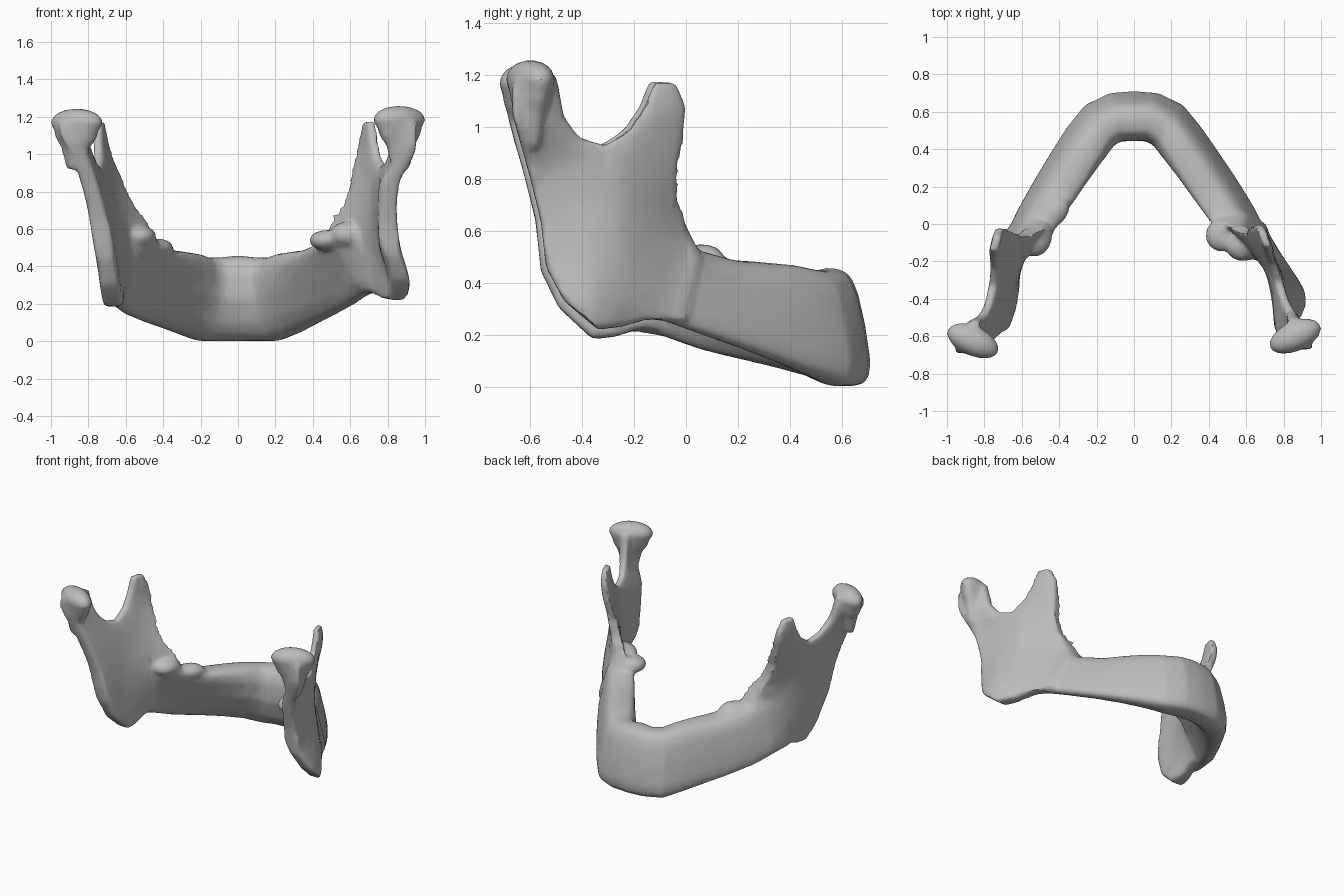
import bpy
import bmesh
import math
from mathutils import Vector, Matrix

if "Cube" in bpy.data.objects:
    bpy.data.objects.remove(bpy.data.objects["Cube"])

bone = bpy.data.materials.new("bone_grey")
bone.use_nodes = True
grey = (0.5, 0.5, 0.5, 1)
bone.diffuse_color = grey
bone.node_tree.nodes["Principled BSDF"].inputs["Base Color"].default_value = grey


def power(v, e=0.6):
    return math.copysign(abs(v) ** e, v)


def clamp(v):
    return max(0, min(1, v))


def add_body(bm):
    """Horseshoe-shaped body: rounded sections swept round the arch."""
    # lower x, y, z, width, then upper x, y, z, width
    half = [
        (0.00, 0.625, 0.00, 0.22, 0.00, 0.55, 0.46, 0.20),
        (0.11, 0.615, 0.00, 0.22, 0.09, 0.55, 0.45, 0.20),
        (0.21, 0.575, 0.00, 0.21, 0.17, 0.50, 0.45, 0.20),
        (0.31, 0.48, 0.04, 0.17, 0.23, 0.41, 0.47, 0.21),
        (0.41, 0.36, 0.09, 0.14, 0.30, 0.30, 0.48, 0.22),
        (0.51, 0.23, 0.14, 0.12, 0.38, 0.17, 0.49, 0.22),
        (0.62, 0.06, 0.20, 0.11, 0.47, 0.03, 0.53, 0.21),
        (0.69, -0.08, 0.25, 0.10, 0.53, -0.09, 0.60, 0.21),
        (0.73, -0.20, 0.27, 0.06, 0.64, -0.18, 0.60, 0.08),
    ]
    path = []
    for s in half[:0:-1]:
        rear = clamp((0.5 - s[1]) / 0.4)
        path.append((0.03 * rear - s[0], s[1], s[2] - 0.06 * rear, s[3],
                     0.01 * rear - s[4], *s[5:]))
    path += half
    lows = [Vector(s[:3]) for s in path]
    tops = [Vector(s[4:7]) for s in path]
    mids = [(a + b) / 2 for a, b in zip(lows, tops)]
    rings, n, last = [], 16, len(path) - 1
    for i, s in enumerate(path):
        along = mids[min(i + 1, last)] - mids[max(i - 1, 0)]
        across = Vector((along.y, -along.x, 0)).normalized()
        ring = []
        for k in range(n):
            a = math.tau * k / n
            t = 0.5 + 0.5 * power(math.sin(a))
            reach = (s[3] + (s[7] - s[3]) * t) / 2
            # The inner wall swells at the chin and hollows toward the rear
            if math.cos(a) > 0:
                reach += (0.07 * clamp(s[1] / 0.5) - 0.03) * math.sin(math.pi * t)
            p = lows[i].lerp(tops[i], t) + across * reach * power(math.cos(a))
            ring.append(bm.verts.new(p))
        rings.append(ring)
    for r, q in zip(rings, rings[1:]):
        for k in range(n):
            bm.faces.new((r[k], r[(k + 1) % n], q[(k + 1) % n], q[k]))
    bm.faces.new(rings[0])
    bm.faces.new(rings[-1])


def ramus_x(side, y, z):
    """Distance of the upright plate from the middle."""
    x = 0.67 - 0.36 * y
    front = clamp((y + 0.4) / 0.4)
    if side < 0:
        # Right plate leans inward toward its lower corner
        x -= 0.35 * clamp((1.1 - z) / 0.85) ** 0.7 * max(0, -y)
        x += front * (0.08 * clamp((z - 0.5) / 0.5) - 0.03)
    else:
        # Left plate dips in along the rear edge and flares at the lower corner
        x -= 0.07 * clamp((1 - z) / 0.15) * clamp((z - 0.3) / 0.2) * clamp((-y - 0.25) / 0.3)
        x += 0.06 * clamp((0.7 - z) / 0.35) * clamp(1 - abs(y + 0.36) / 0.3)
    return x - 0.14 * front ** 2 * clamp((1.05 - z) / 0.4) * clamp((z - 0.25) / 0.35)


def add_ramus(bm, side):
    """Upright plate with the notch and the front spur."""
    outline = [
        (-0.67, 1.16), (-0.67, 1.05), (-0.60, 0.80), (-0.56, 0.64), (-0.54, 0.46),
        (-0.47, 0.33), (-0.34, 0.22), (-0.25, 0.23), (-0.15, 0.26), (0.00, 0.25),
        (0.06, 0.50), (0.00, 0.62), (-0.04, 0.71), (-0.05, 0.82), (-0.02, 0.95),
        (0.00, 1.08), (-0.04, 1.17), (-0.12, 1.18), (-0.16, 1.08), (-0.22, 0.99),
        (-0.31, 0.93), (-0.41, 0.96), (-0.47, 1.04), (-0.50, 1.20), (-0.60, 1.22),
    ]
    part = bmesh.new()
    face = part.faces.new([part.verts.new((0, y, z)) for y, z in outline])
    bmesh.ops.triangulate(part, faces=[face])
    bmesh.ops.subdivide_edges(part, edges=part.edges[:], cuts=7, use_grid_fill=True)
    rim = {v for v in part.verts if v.is_boundary}
    inner, outer = {}, {}
    for v in part.verts:
        y, z = v.co.y, v.co.z
        thick = 0.11 - 0.05 * clamp((z - 0.55) / 0.4) * clamp((y + 0.7) / 0.25)
        if v in rim:
            thick *= 0.75
        low = 0.1 * max(0, 0.6 - z) if side < 0 else 0
        back = 0.02 if side < 0 else 0
        x = ramus_x(side, y, z)
        for store, d in ((inner, -thick / 2), (outer, thick / 2)):
            store[v] = bm.verts.new((side * (x + d), y - back, z - low))
    for f in part.faces:
        bm.faces.new([inner[v] for v in f.verts])
        bm.faces.new([outer[v] for v in reversed(f.verts)])
    for e in part.edges:
        if e.is_boundary:
            a, b = e.verts
            bm.faces.new((inner[a], inner[b], outer[b], outer[a]))
    part.free()


def add_ball(bm, place, radii, turn=0):
    m = Matrix.Translation(place) @ Matrix.Rotation(turn, 4, "Z") @ Matrix.Diagonal((*radii, 1))
    bmesh.ops.create_icosphere(bm, subdivisions=3, radius=1, matrix=m)


def add_condyle(bm, side):
    """Crosswise joint head on a tapering neck."""
    back = -0.025 if side < 0 else 0
    top = 0.0 if side > 0 else -0.015
    turn = side * math.radians(24)
    add_ball(bm, (side * 0.862, -0.60 + back, 1.185 + top), (0.15, 0.08, 0.075), turn)
    add_ball(bm, (side * 0.865, -0.60 + back, 1.14 + top), (0.125, 0.07, 0.11), turn)
    m = Matrix.Translation((side * 0.87, -0.60 + back, 1.04)) @ Matrix.Rotation(turn, 4, "Z")
    m = m @ Matrix.Diagonal((1, 0.6, 1, 1))
    bmesh.ops.create_cone(bm, cap_ends=True, segments=16, radius1=0.05, radius2=0.115,
                          depth=0.24, matrix=m)


bm = bmesh.new()
add_body(bm)
for side in (-1, 1):
    add_ramus(bm, side)
    add_condyle(bm, side)
# Rough ledges behind the tooth row
add_ball(bm, (0.47, -0.06, 0.54), (0.09, 0.09, 0.055))
add_ball(bm, (0.58, -0.12, 0.57), (0.09, 0.08, 0.07))
add_ball(bm, (-0.43, 0.06, 0.50), (0.10, 0.07, 0.05), 0.8)
add_ball(bm, (-0.52, -0.08, 0.56), (0.08, 0.10, 0.06), -0.4)
bmesh.ops.recalc_face_normals(bm, faces=bm.faces[:])
mesh = bpy.data.meshes.new("jawbone")
bm.to_mesh(mesh)
bm.free()
mesh.materials.append(bone)
jaw = bpy.data.objects.new("jawbone", mesh)
bpy.context.collection.objects.link(jaw)

# Fuse the parts into one skin and reduce it to soft facets
fuse = jaw.modifiers.new("fuse", "REMESH")
fuse.mode = "VOXEL"
fuse.voxel_size = 0.013
fuse.use_smooth_shade = True
soften = jaw.modifiers.new("soften", "SMOOTH")
soften.factor = 0.5
soften.iterations = 10
facet = jaw.modifiers.new("facet", "DECIMATE")
facet.ratio = 0.1

bpy.context.view_layer.objects.active = jaw
jaw.select_set(True)
for name in ("fuse", "soften", "facet"):
    bpy.ops.object.modifier_apply(modifier=name)
bpy.ops.object.shade_smooth_by_angle(angle=math.radians(40))
